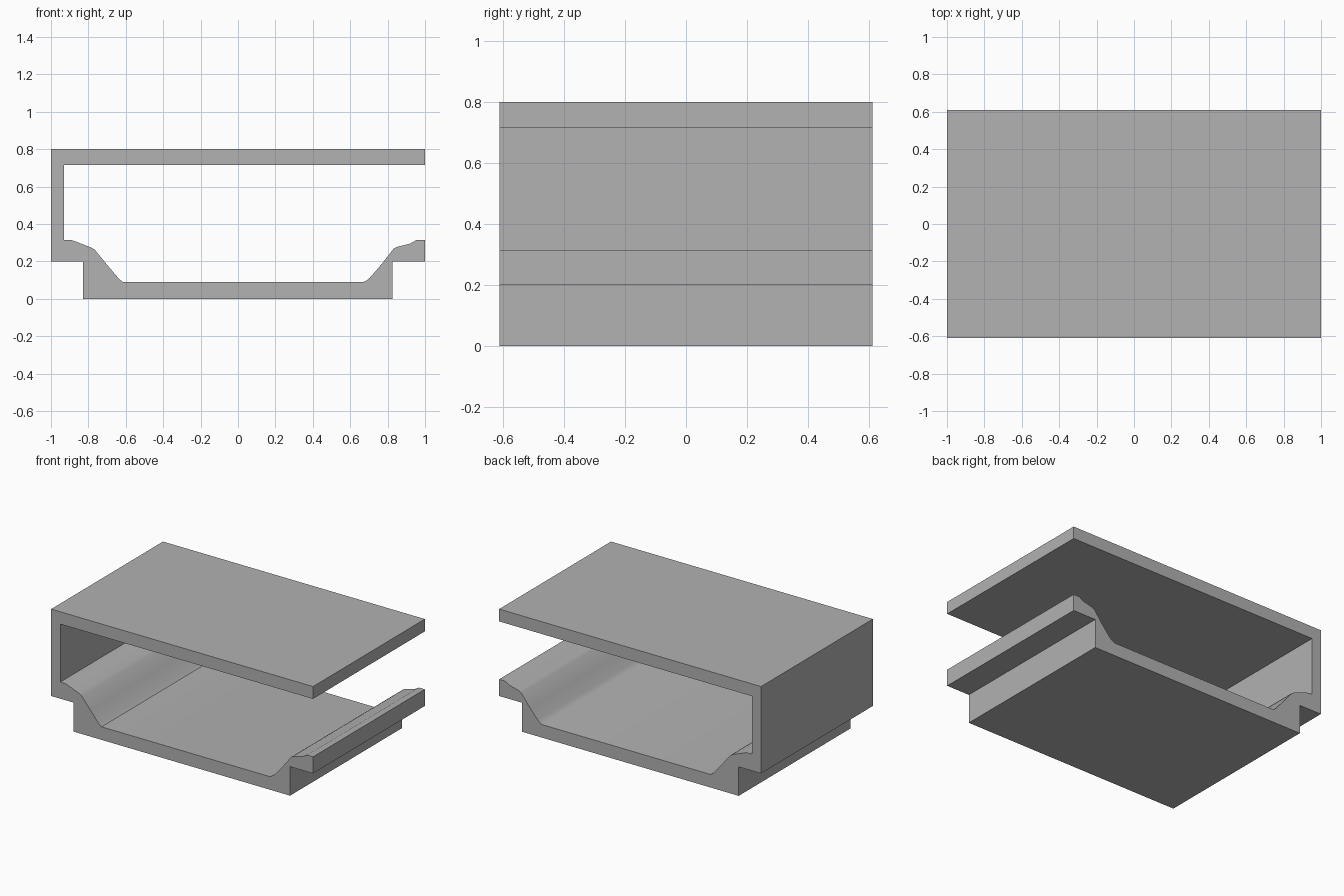
import bpy, bmesh, math

if "Cube" in bpy.data.objects:
    bpy.data.objects.remove(bpy.data.objects["Cube"], do_unlink=True)

HALF_DEPTH = 0.61

grey = bpy.data.materials.new("plain_grey")
grey.use_nodes = True
colour = (0.445, 0.445, 0.445, 1)
grey.diffuse_color = colour
grey.node_tree.nodes["Principled BSDF"].inputs["Base Color"].default_value = colour

# Roof slab and the single closed side wall
roof_and_wall = [(1, 0.715), (1, 0.8), (-1, 0.8), (-1, 0.2)]
# Stepped foot under the floor, open lip on the far side
foot = [(-0.83, 0.2), (-0.83, 0), (0.825, 0), (0.825, 0.2), (1, 0.2)]
# Shaped floor: lip, steep bank, flat bed
open_bank = [(1, 0.315), (0.955, 0.315), (0.92, 0.295), (0.85, 0.278), (0.832, 0.268),
             (0.765, 0.182), (0.705, 0.113), (0.69, 0.1), (0.67, 0.09)]
wall_bank = [(-0.615, 0.09), (-0.635, 0.105), (-0.7, 0.182), (-0.765, 0.262),
             (-0.785, 0.274), (-0.885, 0.313), (-0.93, 0.315), (-0.93, 0.715)]
profile = roof_and_wall + foot + open_bank + wall_bank


def extrude_profile(name, points, half_depth):
    """Sweep a closed x-z outline along y into a solid."""
    bm = bmesh.new()
    outline = bm.faces.new([bm.verts.new((x, -half_depth, z)) for x, z in points])
    swept = bmesh.ops.extrude_face_region(bm, geom=[outline], use_keep_orig=True)
    moved = [v for v in swept["geom"] if isinstance(v, bmesh.types.BMVert)]
    bmesh.ops.translate(bm, verts=moved, vec=(0, 2 * half_depth, 0))
    bmesh.ops.recalc_face_normals(bm, faces=bm.faces[:])
    mesh = bpy.data.meshes.new(name)
    bm.to_mesh(mesh)
    bm.free()
    mesh.materials.append(grey)
    obj = bpy.data.objects.new(name, mesh)
    bpy.context.collection.objects.link(obj)
    return obj


channel = extrude_profile("channel_section", profile, HALF_DEPTH)
bpy.ops.object.select_all(action="DESELECT")
channel.select_set(True)
bpy.context.view_layer.objects.active = channel
bpy.ops.object.shade_smooth_by_angle(angle=math.radians(30))
